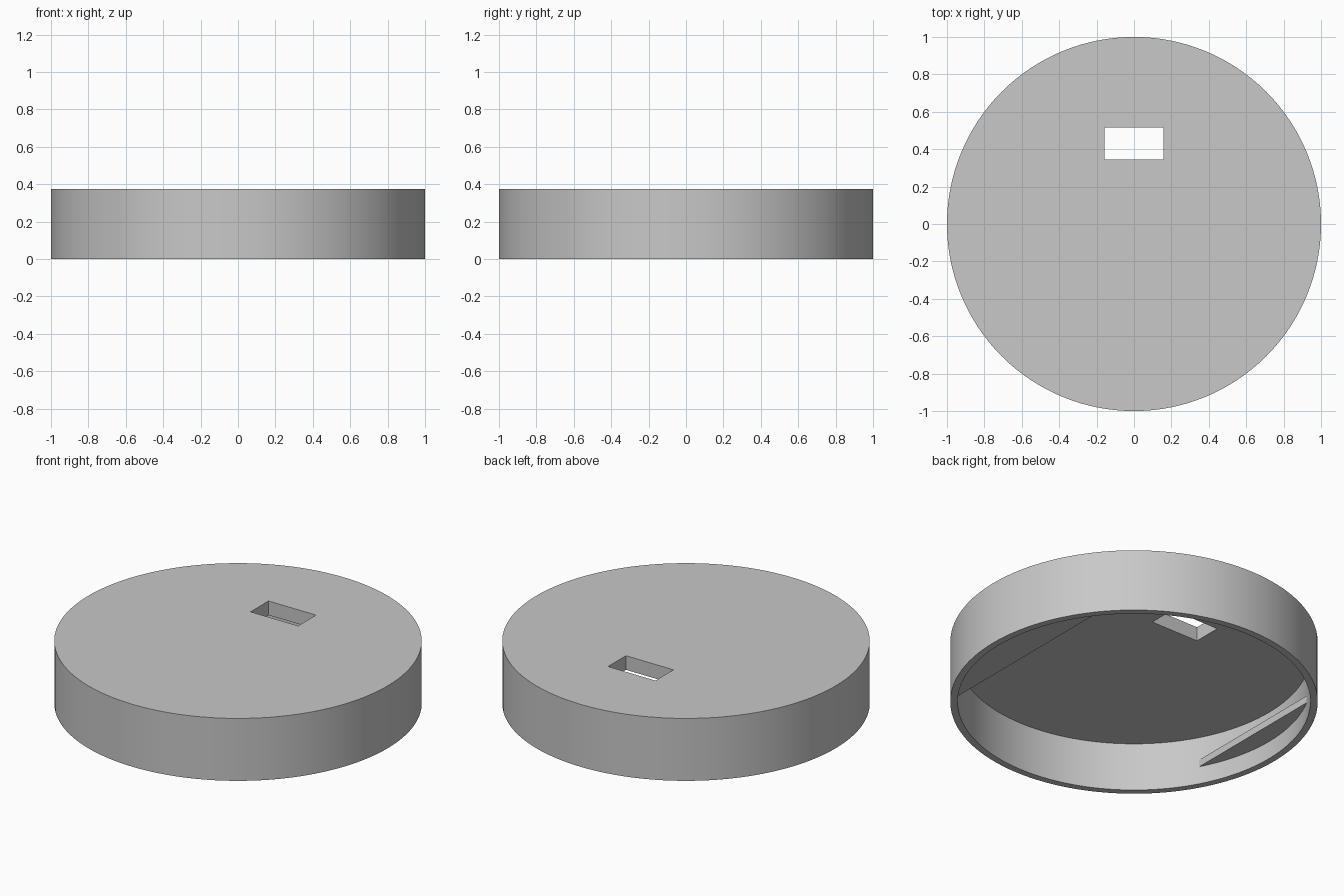
import bpy, bmesh, math

SIDES = 128
OUTER, INNER = 1.0, 0.96
HEIGHT, CEILING = 0.375, 0.29

cube = bpy.data.objects.get("Cube")
if cube:
    bpy.data.objects.remove(cube, do_unlink=True)

# Single plain grey
grey = bpy.data.materials.new("plain_grey")
grey.use_nodes = True
colour = (0.58, 0.58, 0.58, 1)
grey.diffuse_color = colour
grey.node_tree.nodes["Principled BSDF"].inputs["Base Color"].default_value = colour


def make_object(name, bm):
    bmesh.ops.recalc_face_normals(bm, faces=bm.faces[:])
    mesh = bpy.data.meshes.new(name)
    bm.to_mesh(mesh)
    bm.free()
    mesh.materials.append(grey)
    obj = bpy.data.objects.new(name, mesh)
    bpy.context.collection.objects.link(obj)
    return obj


def prism(name, outline, bottom, top):
    """Extrude a flat outline from bottom to top."""
    bm = bmesh.new()
    face = bm.faces.new([bm.verts.new((x, y, bottom)) for x, y in outline])
    moved = bmesh.ops.extrude_face_region(bm, geom=[face])["geom"]
    verts = [v for v in moved if isinstance(v, bmesh.types.BMVert)]
    bmesh.ops.translate(bm, verts=verts, vec=(0, 0, top - bottom))
    return make_object(name, bm)


def activate(obj):
    bpy.ops.object.select_all(action='DESELECT')
    obj.select_set(True)
    bpy.context.view_layer.objects.active = obj


# Hollow round cap: rings joined by walls, closed by the top and the ceiling
bm = bmesh.new()
rings = []
for radius, z in ((OUTER, HEIGHT), (OUTER, 0), (INNER, 0), (INNER, CEILING)):
    angles = [math.tau * i / SIDES for i in range(SIDES)]
    rings.append([bm.verts.new((radius * math.cos(a), radius * math.sin(a), z)) for a in angles])
for a, b in zip(rings, rings[1:]):
    for i in range(SIDES):
        j = (i + 1) % SIDES
        bm.faces.new((a[i], a[j], b[j], b[i]))
bm.faces.new(rings[0])
bm.faces.new(rings[-1])
cap = make_object("cap", bm)

# Rectangular slot through the top
slot = [(-0.158, 0.345), (0.158, 0.345), (0.158, 0.515), (-0.158, 0.515)]
cutter = prism("slot_cutter", slot, 0.2, 0.5)
cutter.hide_render = True
activate(cap)
cut = cap.modifiers.new("slot", 'BOOLEAN')
cut.operation = 'DIFFERENCE'
cut.solver = 'EXACT'
cut.object = cutter
bpy.ops.object.modifier_apply(modifier=cut.name)
bpy.data.objects.remove(cutter, do_unlink=True)


# Inner ledges: straight inner edge, round side buried in the wall
def ledge(name, side, chord, bottom, top):
    radius = (OUTER + INNER) / 2
    half = math.acos(chord / radius)
    steps = 40
    outline = []
    for i in range(steps + 1):
        a = half * (2 * i / steps - 1)
        outline.append((side * radius * math.cos(a), radius * math.sin(a)))
    return prism(name, outline, bottom, top)


parts = [cap,
         ledge("narrow_ledge", -1, 0.845, 0.107, 0.15),
         ledge("wide_ledge", 1, 0.655, 0.107, 0.15)]

for part in parts:
    activate(part)
    bpy.ops.object.shade_smooth_by_angle(angle=math.radians(30))
